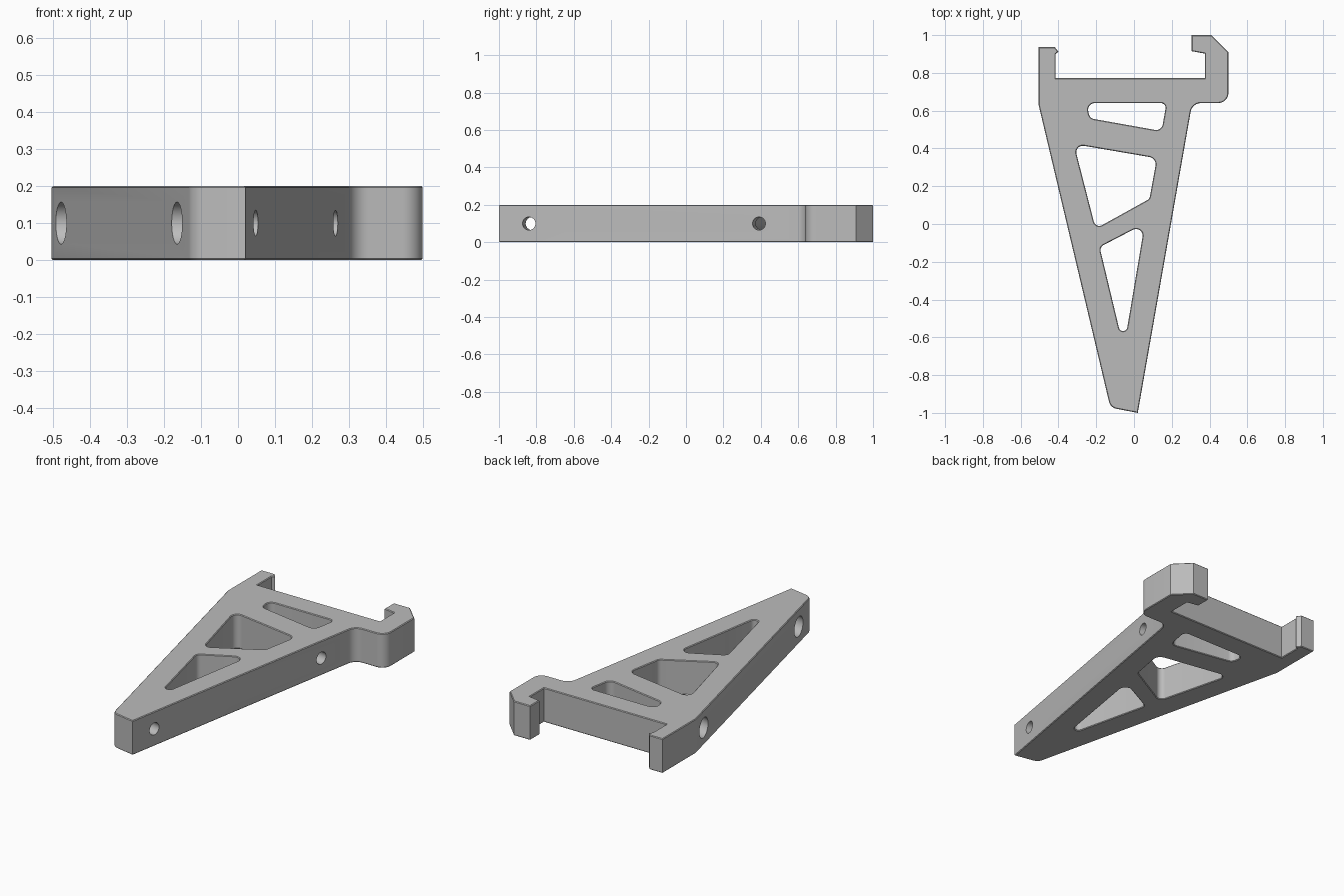
import bpy, bmesh, math
from mathutils import Vector

if "Cube" in bpy.data.objects:
    bpy.data.objects.remove(bpy.data.objects["Cube"])

HEIGHT = 0.2
CHAMFER = 0.004

grey = bpy.data.materials.new("plain_grey")
grey.use_nodes = True
colour = (0.5, 0.5, 0.5, 1)
grey.diffuse_color = colour
grey.node_tree.nodes["Principled BSDF"].inputs["Base Color"].default_value = colour


def rounded(corners, steps=8):
    """Turn (x, y, radius) corners into a closed path with filleted corners."""
    path = []
    for i, (x, y, r) in enumerate(corners):
        p = Vector((x, y))
        if not r:
            path.append(p)
            continue
        a = (Vector(corners[i - 1][:2]) - p).normalized()
        b = (Vector(corners[(i + 1) % len(corners)][:2]) - p).normalized()
        half = a.angle(b) / 2
        centre = p + (a + b).normalized() * r / math.sin(half)
        start = p + a * r / math.tan(half) - centre
        end = p + b * r / math.tan(half) - centre
        sweep = start.angle(end)
        for k in range(steps + 1):
            t = k / steps
            arc = (start * math.sin((1 - t) * sweep) + end * math.sin(t * sweep)) / math.sin(sweep)
            path.append(centre + arc)
    return path


# Outer outline with the two clip hooks at the back
outline = [(-0.505, 0.937, 0), (-0.42, 0.937, 0), (-0.4, 0.912, 0), (-0.415, 0.9, 0),
           (-0.415, 0.772, 0), (0.375, 0.772, 0), (0.375, 0.902, 0), (0.305, 0.915, 0),
           (0.305, 1, 0), (0.41, 1, 0), (0.5, 0.91, 0), (0.5, 0.64, 0.055),
           (0.308, 0.64, 0.055), (0.02, -1, 0), (-0.125, -0.972, 0.05), (-0.505, 0.63, 0)]
# Lightening windows
slot = [(-0.25, 0.64, 0.035), (0.172, 0.64, 0.025), (0.146, 0.492, 0.035), (-0.235, 0.56, 0.035)]
middle = [(-0.318, 0.423, 0.035), (0.121, 0.348, 0.04), (0.082, 0.133, 0.03), (-0.203, -0.025, 0.03)]
lower = [(-0.182, -0.122, 0.03), (0.057, 0.002, 0.035), (-0.054, -0.657, 0.0225)]

curve = bpy.data.curves.new("bracket_profile", "CURVE")
curve.dimensions = "2D"
curve.fill_mode = "BOTH"
curve.extrude = HEIGHT / 2 - CHAMFER
curve.bevel_depth = CHAMFER
curve.bevel_resolution = 0
curve.offset = -CHAMFER
for corners in (outline, slot, middle, lower):
    points = rounded(corners)
    spline = curve.splines.new("POLY")
    spline.points.add(len(points) - 1)
    for point, p in zip(spline.points, points):
        point.co = (p.x, p.y, 0, 1)
    spline.use_cyclic_u = True

bracket = bpy.data.objects.new("bracket", curve)
bpy.context.collection.objects.link(bracket)
bpy.ops.object.select_all(action="DESELECT")
bpy.context.view_layer.objects.active = bracket
bracket.select_set(True)
bpy.ops.object.convert(target="MESH")
bracket = bpy.context.object

# Weld the caps to the walls
bm = bmesh.new()
bm.from_mesh(bracket.data)
bmesh.ops.translate(bm, verts=bm.verts, vec=(0, 0, HEIGHT / 2))
bmesh.ops.remove_doubles(bm, verts=bm.verts, dist=0.0002)
bmesh.ops.recalc_face_normals(bm, faces=bm.faces)
bm.to_mesh(bracket.data)
bm.free()
bracket.data.materials.clear()
bracket.data.materials.append(grey)


def drill(name, start, end, radius):
    """Cut a round hole along the line from start to end."""
    a, b = Vector((*start, HEIGHT / 2)), Vector((*end, HEIGHT / 2))
    bpy.ops.mesh.primitive_cylinder_add(vertices=32, radius=radius, depth=(b - a).length,
                                        location=(a + b) / 2)
    cutter = bpy.context.object
    cutter.name = name
    cutter.rotation_euler = (b - a).to_track_quat("Z", "Y").to_euler()
    cutter.data.materials.append(grey)
    cutter.hide_render = True
    mod = bracket.modifiers.new(name, "BOOLEAN")
    mod.operation = "DIFFERENCE"
    mod.solver = "EXACT"
    mod.object = cutter
    bpy.context.view_layer.objects.active = bracket
    bpy.ops.object.modifier_apply(modifier=name)
    bpy.data.objects.remove(cutter)


# Screw holes square to the right-hand edge, counterbored from the other side
across = Vector((0.985, -0.173))
for label, mouth, length in (("front", Vector((0.05, -0.84)), 0.4), ("back", Vector((0.266, 0.39)), 0.95)):
    drill(label + "_screw_hole", mouth + across * 0.1, mouth - across * 0.15, 0.035)
    drill(label + "_counterbore", mouth - across * 0.1, mouth - across * length, 0.057)

bpy.ops.object.select_all(action="DESELECT")
bracket.select_set(True)
bpy.context.view_layer.objects.active = bracket
bpy.ops.object.shade_smooth_by_angle(angle=math.radians(30))
